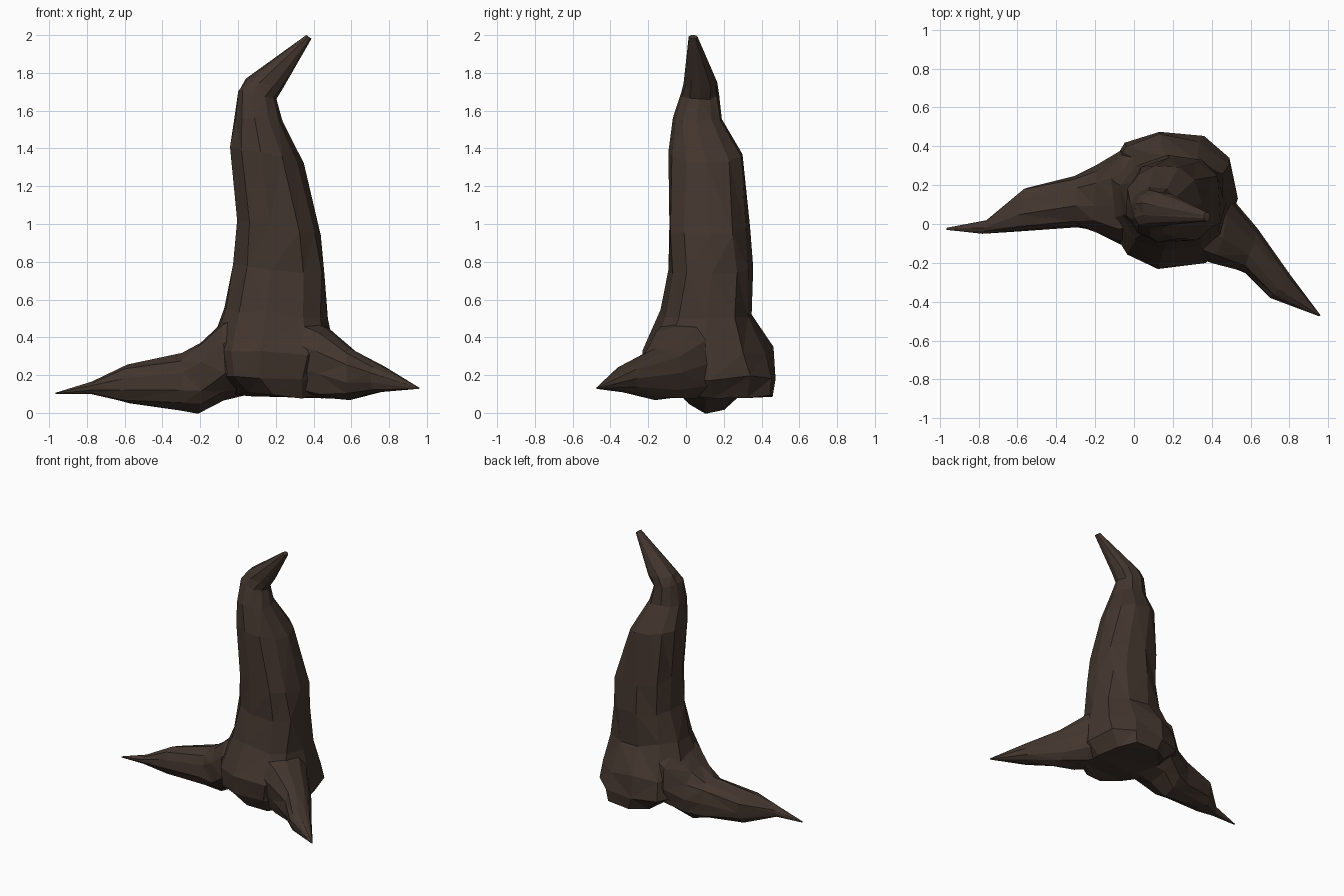
import bpy, bmesh, math, random
from mathutils import Vector

random.seed(4)
SIDES = 11

if "Cube" in bpy.data.objects:
    bpy.data.objects.remove(bpy.data.objects["Cube"], do_unlink=True)

bark = bpy.data.materials.new("dark brown bark")
bark.use_nodes = True
colour = (0.055, 0.036, 0.027, 1)
bark.diffuse_color = colour
bark.node_tree.nodes["Principled BSDF"].inputs["Base Color"].default_value = colour


def loft(name, rings, rough):
    """Skin rounded rings, each given by centre and two half-axes."""
    bm = bmesh.new()
    loops = []
    for centre, u, v in rings:
        wobble = rough * min(u.length, v.length)
        loop = []
        for i in range(SIDES):
            t = math.tau * i / SIDES
            c, s = math.cos(t), math.sin(t)
            c = math.copysign(abs(c) ** 0.85, c)
            s = math.copysign(abs(s) ** 0.85, s)
            p = centre + u * c + v * s
            p += Vector([random.uniform(-wobble, wobble) for _ in range(3)])
            loop.append(bm.verts.new(p))
        loops.append(loop)
    for a, b in zip(loops, loops[1:]):
        for i in range(SIDES):
            j = (i + 1) % SIDES
            bm.faces.new((a[i], a[j], b[j], b[i]))
    bm.faces.new(loops[0])
    bm.faces.new(loops[-1])
    bmesh.ops.triangulate(bm, faces=bm.faces[:])
    bmesh.ops.recalc_face_normals(bm, faces=bm.faces[:])
    mesh = bpy.data.meshes.new(name)
    bm.to_mesh(mesh)
    bm.free()
    mesh.materials.append(bark)
    obj = bpy.data.objects.new(name, mesh)
    bpy.context.collection.objects.link(obj)
    return obj


def trunk_ring(x0, z0, x1, z1, y0, y1):
    y = (y0 + y1) / 2
    a, b = Vector((x0, y, z0)), Vector((x1, y, z1))
    return (a + b) / 2, (b - a) / 2, Vector((0, (y1 - y0) / 2, 0))


def root_ring(ax, ay, bx, by, z0, z1):
    z = (z0 + z1) / 2
    a, b = Vector((ax, ay, z)), Vector((bx, by, z))
    return (a + b) / 2, (b - a) / 2, Vector((0, 0, (z1 - z0) / 2))


# Trunk with flared base and a bent, splintered top
trunk = loft("trunk", [trunk_ring(*r) for r in (
    (-0.02, 0.10, 0.46, 0.08, -0.15, 0.46),
    (-0.14, 0.20, 0.52, 0.18, -0.22, 0.48),
    (-0.15, 0.34, 0.53, 0.32, -0.22, 0.45),
    (-0.07, 0.55, 0.48, 0.51, -0.13, 0.36),
    (-0.03, 0.78, 0.465, 0.74, -0.10, 0.35),
    (-0.02, 1.02, 0.45, 0.95, -0.10, 0.33),
    (-0.04, 1.40, 0.34, 1.33, -0.085, 0.30),
    (-0.02, 1.56, 0.23, 1.55, -0.07, 0.19),
    (0.00, 1.71, 0.20, 1.66, -0.03, 0.175),
    (0.04, 1.765, 0.235, 1.72, -0.01, 0.165),
    (0.36, 2.00, 0.39, 1.98, 0.015, 0.06),
)], 0.06)

# Long root reaching to the right
right_root = loft("right_root", [root_ring(*r) for r in (
    (0.12, -0.06, 0.12, 0.34, 0.10, 0.62),
    (-0.07, -0.10, -0.07, 0.37, 0.06, 0.50),
    (-0.20, -0.04, -0.20, 0.30, 0.005, 0.38),
    (-0.30, -0.02, -0.30, 0.25, 0.02, 0.315),
    (-0.60, -0.045, -0.56, 0.19, 0.05, 0.25),
    (-0.78, -0.05, -0.76, 0.02, 0.10, 0.165),
    (-0.965, -0.03, -0.965, -0.02, 0.10, 0.107),
)], 0.07)

# Shorter pointed root reaching to the front left
left_root = loft("left_root", [root_ring(*r) for r in (
    (0.20, -0.14, 0.38, 0.25, 0.10, 0.55),
    (0.42, -0.21, 0.51, 0.13, 0.07, 0.46),
    (0.57, -0.25, 0.63, -0.03, 0.07, 0.345),
    (0.70, -0.38, 0.80, -0.26, 0.11, 0.255),
    (0.952, -0.475, 0.96, -0.47, 0.127, 0.135),
)], 0.07)

# Merge the roots into the trunk
for root in (right_root, left_root):
    mod = trunk.modifiers.new("join " + root.name, 'BOOLEAN')
    mod.operation = 'UNION'
    mod.solver = 'EXACT'
    mod.object = root
    bpy.context.view_layer.objects.active = trunk
    bpy.ops.object.modifier_apply(modifier=mod.name)
    bpy.data.objects.remove(root, do_unlink=True)
